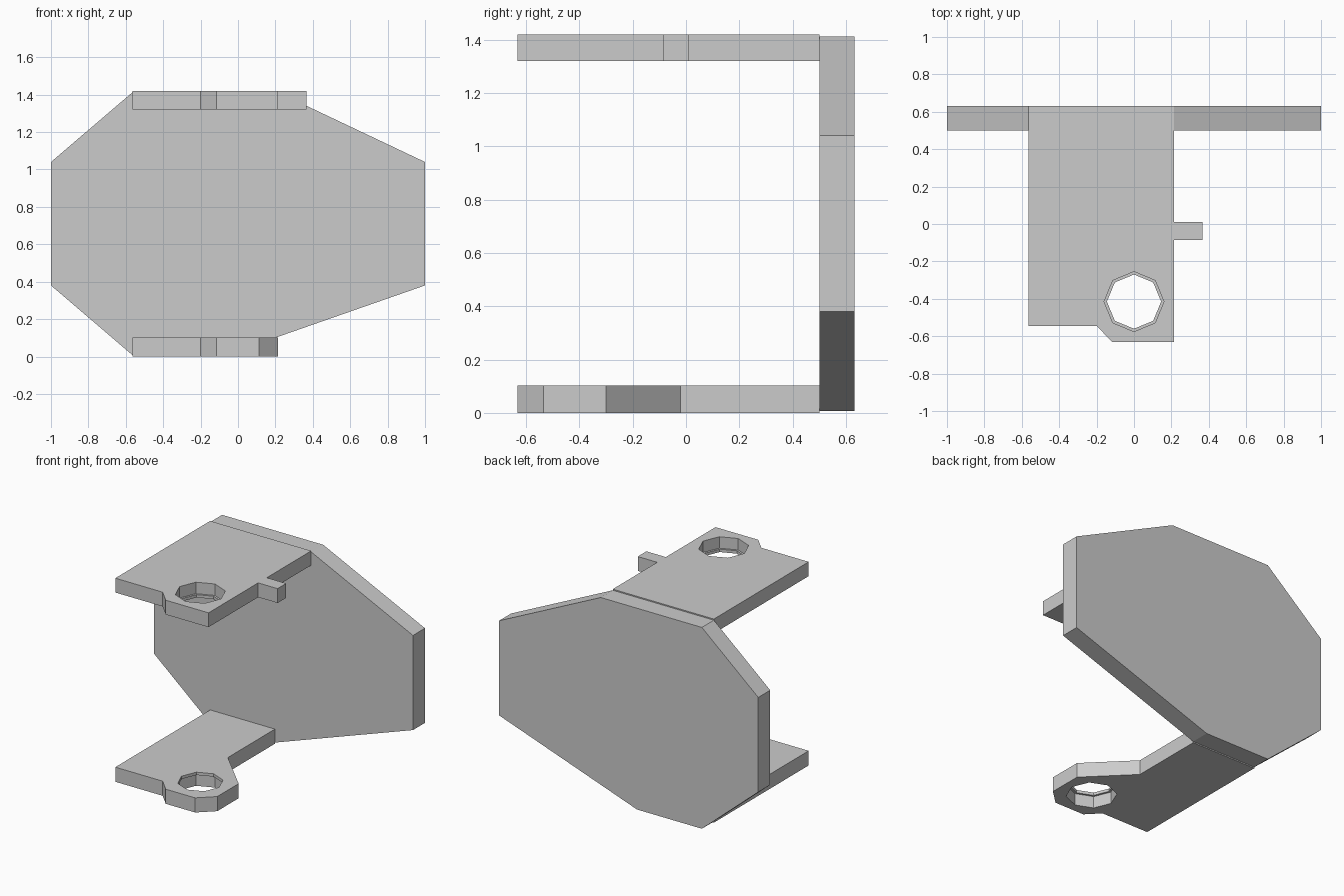
import bpy, bmesh
from math import cos, sin, tau

if "Cube" in bpy.data.objects:
    bpy.data.objects.remove(bpy.data.objects["Cube"])

HOLE = (0.0, -0.415)


def prism(name, outline, to3d, lo, hi):
    """Closed prism: 2D outline swept between two levels."""
    bm = bmesh.new()
    face = bm.faces.new([bm.verts.new(to3d(a, b, lo)) for a, b in outline])
    ext = bmesh.ops.extrude_face_region(bm, geom=[face], use_keep_orig=True)
    shift = [p - q for p, q in zip(to3d(0, 0, hi), to3d(0, 0, lo))]
    verts = [g for g in ext["geom"] if isinstance(g, bmesh.types.BMVert)]
    bmesh.ops.translate(bm, vec=shift, verts=verts)
    bmesh.ops.recalc_face_normals(bm, faces=bm.faces)
    mesh = bpy.data.meshes.new(name)
    bm.to_mesh(mesh)
    bm.free()
    obj = bpy.data.objects.new(name, mesh)
    bpy.context.collection.objects.link(obj)
    return obj


def flat(a, b, level):
    return (a, b, level)


def upright(a, b, level):
    return (a, level, b)


def cut_octagon(obj, radius, lo, hi):
    """Cut an eight-sided hole between two heights."""
    ring = [(HOLE[0] + radius * cos(i * tau / 8), HOLE[1] + radius * sin(i * tau / 8))
            for i in range(8)]
    cutter = prism("hole_cutter", ring, flat, lo, hi)
    cutter.hide_render = True
    mod = obj.modifiers.new("hole", 'BOOLEAN')
    mod.operation = 'DIFFERENCE'
    mod.solver = 'EXACT'
    mod.object = cutter
    bpy.context.view_layer.objects.active = obj
    bpy.ops.object.modifier_apply(modifier=mod.name)
    bpy.data.objects.remove(cutter)


# Back plate
prism("back_plate",
      [(-1, 0.38), (-0.565, 0.008), (-0.065, 0.008), (1, 0.38),
       (1, 1.04), (0.215, 1.412), (-0.565, 1.412), (-1, 1.04)],
      upright, 0.50, 0.632)

# Left edge and front notch shared by both brackets
notch = [(-0.115, -0.632), (-0.20, -0.545), (-0.565, -0.545), (-0.565, 0.50)]

# Upper bracket with side tab, hole stepped from above
upper = prism("upper_bracket",
              notch + [(0.215, 0.50), (0.215, 0.01), (0.365, 0.01),
                       (0.365, -0.085), (0.215, -0.085), (0.215, -0.632)],
              flat, 1.32, 1.42)
cut_octagon(upper, 0.145, 1.2, 1.5)
cut_octagon(upper, 0.16, 1.34, 1.5)

# Lower bracket with widened eye, hole stepped from below
lower = prism("lower_bracket",
              notch + [(-0.065, 0.50), (-0.065, -0.02), (0.215, -0.30),
                       (0.215, -0.535), (0.112, -0.632)],
              flat, 0.0, 0.102)
cut_octagon(lower, 0.145, -0.1, 0.2)
cut_octagon(lower, 0.16, -0.1, 0.082)
